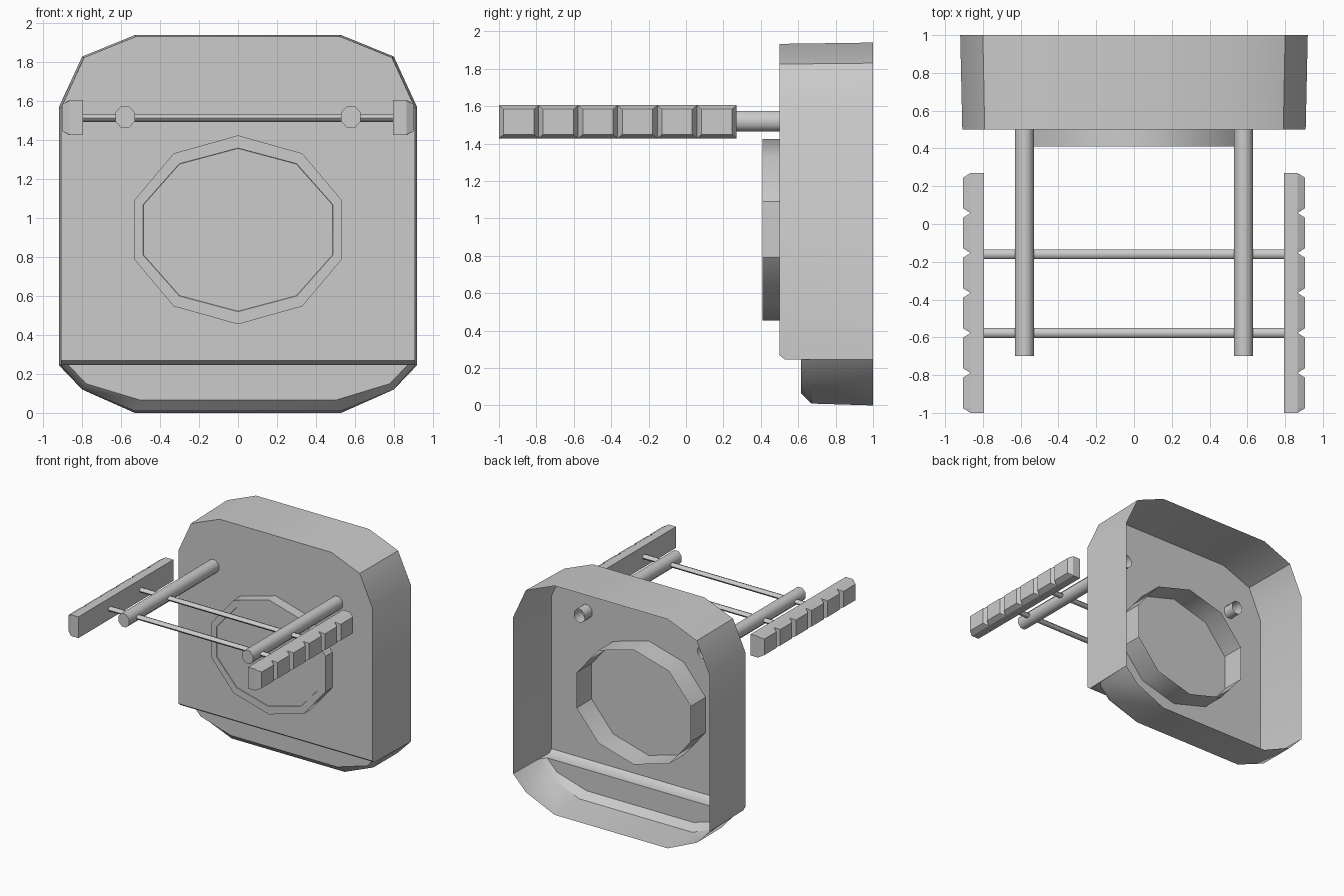
import bpy
import bmesh
from math import sin, cos, pi, radians

if "Cube" in bpy.data.objects:
    bpy.data.objects.remove(bpy.data.objects["Cube"])


def make(name, verts, faces, angle=None):
    me = bpy.data.meshes.new(name)
    me.from_pydata(verts, [], faces)
    bm = bmesh.new()
    bm.from_mesh(me)
    bmesh.ops.remove_doubles(bm, verts=bm.verts, dist=0.0005)
    bmesh.ops.recalc_face_normals(bm, faces=bm.faces)
    bm.to_mesh(me)
    bm.free()
    ob = bpy.data.objects.new(name, me)
    bpy.context.collection.objects.link(ob)
    if angle:
        bpy.ops.object.select_all(action='DESELECT')
        ob.select_set(True)
        bpy.context.view_layer.objects.active = ob
        bpy.ops.object.shade_smooth_by_angle(angle=radians(angle))
    return ob


def loft(rings, closed=True, start=False, end=False):
    """Skin equal-length rings of points, with optional end caps."""
    n = len(rings[0])
    verts = [p for r in rings for p in r]
    faces = []
    for k in range(len(rings) - 1):
        for i in range(n if closed else n - 1):
            j = (i + 1) % n
            faces.append((k*n + i, k*n + j, (k+1)*n + j, (k+1)*n + i))
    if start:
        faces.append(tuple(range(n)))
    if end:
        faces.append(tuple(range((len(rings)-1)*n, len(rings)*n)))
    return verts, faces


def ngon(n, y, cx, cz, rx, rz, phase):
    return [(cx + rx*cos(phase + 2*pi*i/n), y, cz + rz*sin(phase + 2*pi*i/n))
            for i in range(n)]


def arch(half, y, sx=1.0):
    """Half profile (x >= 0) mirrored into a full open polyline at depth y."""
    right = [(x*sx, y, z) for x, z in half]
    return right + [(-x, y, z) for x, y, z in reversed(right)]


# Body shell, open at the back: upper walls and front panel
low_z = 0.245
top_back = [(0.92, low_z), (0.92, 1.57), (0.80, 1.83), (0.53, 1.94)]
top_front = [(0.92, 0.268), (0.92, 1.565), (0.80, 1.825), (0.53, 1.933)]
verts, faces = loft([arch(top_front, 0.5, 0.988), arch(top_back, 1.0)],
                    closed=False, start=True)


def add(v, f):
    k = len(verts)
    verts.extend(v)
    faces.extend(tuple(i + k for i in face) for face in f)


# Body shell: recessed lower lip
lip = [arch([(0.87, low_z), (0.78, 0.15), (0.50, 0.065)], 0.615),
       arch([(0.91, low_z), (0.80, 0.12), (0.53, 0.01)], 0.67),
       arch([(0.92, low_z), (0.80, 0.12), (0.53, 0.0)], 1.0)]
add(*loft(lip, closed=False, start=True))

# Body shell: chamfer and shelf under the front panel
w = 0.92 * 0.988
add([(-w, 0.5, 0.268), (w, 0.5, 0.268), (w, 0.53, low_z), (-w, 0.53, low_z),
     (0.91, 0.67, low_z), (0.87, 0.615, low_z),
     (-0.87, 0.615, low_z), (-0.91, 0.67, low_z)],
    [(0, 1, 2, 3), (3, 2, 4, 5, 6, 7)])
for s in (-1, 1):
    add([(s*w, 0.5, 0.268), (s*w, 0.53, low_z), (s*0.92, 1.0, low_z)], [(0, 1, 2)])
make("body_shell", verts, faces, 40)

# Ten-sided drum running through the panel, open at the back
rings = [ngon(10, y, 0, 0.94, rx, rz, pi/2)
         for y, rx, rz in ((0.70, 0.562, 0.485), (0.41, 0.562, 0.485),
                           (0.41, 0.512, 0.42), (0.415, 0.51, 0.418))]
make("front_drum", *loft(rings, end=True), 40)

# Screw discs on the inside of the panel
for s in (-1, 1):
    for z in (0.5, 1.2):
        make("screw_disc", ngon(12, 0.503, s*0.83, z, 0.05, 0.05, 0),
             [tuple(range(12))])

# Support rods, open at the inner end
for s in (-1, 1):
    rod = [ngon(8, y, s*0.58, 1.52, 0.054, 0.06, pi/8) for y in (-0.70, 0.60)]
    make("support_rod", *loft(rod, start=True), 50)

# Thin crossbars between the grips
for y in (-0.16, -0.577):
    bar = [[(x, y + 0.026*cos(2*pi*i/8), 1.514 + 0.019*sin(2*pi*i/8))
            for i in range(8)] for x in (-0.80, 0.80)]
    make("crossbar", *loft(bar, start=True, end=True), 50)

# Notched side grips made of six bevelled blocks
step = 1.27 / 6
for s in (-1, 1):
    rings = []
    for b in range(6):
        y0 = -1 + b*step
        for y, ox, h in ((y0, 0.866, 0.087), (y0 + 0.025, 0.905, 0.068),
                         (y0 + step - 0.025, 0.905, 0.068),
                         (y0 + step, 0.866, 0.087)):
            if rings and y == y0 and b:
                continue
            rings.append([(s*x, y, 1.516 + z) for x, z in
                          ((0.795, -0.09), (0.865, -0.09), (ox, -h),
                           (ox, h), (0.865, 0.09), (0.795, 0.09))])
    n = len(rings[0])
    # Weld distance is small, so the notch rings stay distinct
    make("side_grip", *loft(rings, start=True, end=True))
